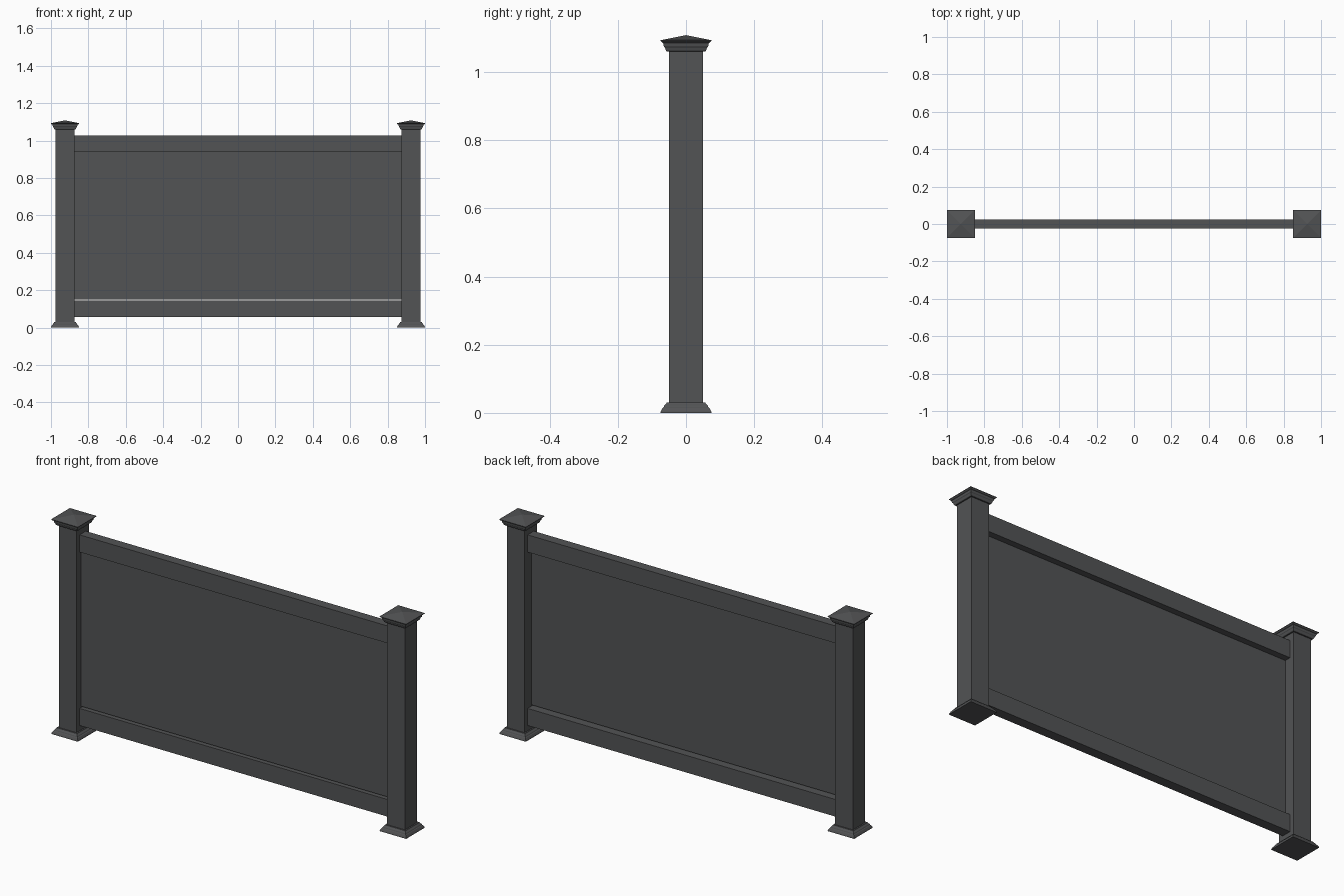
import bpy
import bmesh

if "Cube" in bpy.data.objects:
    bpy.data.objects.remove(bpy.data.objects["Cube"])

dark = bpy.data.materials.new("dark_grey")
dark.diffuse_color = (0.085, 0.087, 0.09, 1)
dark.use_nodes = True
dark.node_tree.nodes["Principled BSDF"].inputs["Base Color"].default_value = dark.diffuse_color


def finish(name, bm):
    bmesh.ops.recalc_face_normals(bm, faces=bm.faces)
    mesh = bpy.data.meshes.new(name)
    bm.to_mesh(mesh)
    bm.free()
    mesh.materials.append(dark)
    obj = bpy.data.objects.new(name, mesh)
    bpy.context.collection.objects.link(obj)
    return obj


def box(name, x0, x1, y0, y1, z0, z1):
    bm = bmesh.new()
    bmesh.ops.create_cube(bm, size=1)
    bmesh.ops.scale(bm, vec=(x1 - x0, y1 - y0, z1 - z0), verts=bm.verts)
    bmesh.ops.translate(bm, vec=((x0 + x1) / 2, (y0 + y1) / 2, (z0 + z1) / 2), verts=bm.verts)
    return finish(name, bm)


def square_loft(name, cx, profile, apex=None):
    """Stack square rings from (half width, z) pairs, closed flat or to a point."""
    bm = bmesh.new()
    rings = [[bm.verts.new((cx + sx * h, sy * h, z))
              for sx, sy in ((-1, -1), (1, -1), (1, 1), (-1, 1))] for h, z in profile]
    bm.faces.new(rings[0])
    for a, b in zip(rings, rings[1:]):
        for i in range(4):
            j = (i + 1) % 4
            bm.faces.new((a[i], a[j], b[j], b[i]))
    if apex is None:
        bm.faces.new(rings[-1])
    else:
        tip = bm.verts.new((cx, 0, apex))
        for i in range(4):
            bm.faces.new((rings[-1][i], rings[-1][(i + 1) % 4], tip))
    return finish(name, bm)


# Stepped profiles of the moulded trim
skirt = [(0.075, 0), (0.074, 0.005), (0.069, 0.014), (0.066, 0.016),
         (0.064, 0.021), (0.059, 0.026), (0.057, 0.030)]
cap = [(0.056, 1.060), (0.059, 1.063), (0.062, 1.072), (0.065, 1.075),
       (0.067, 1.085), (0.071, 1.087), (0.075, 1.091), (0.075, 1.093)]

# Posts with skirts and pyramid caps
for side, sx in (("left", -1), ("right", 1)):
    cx = sx * 0.925
    box(side + "_post", cx - 0.05, cx + 0.05, -0.05, 0.05, 0, 1.065)
    square_loft(side + "_post_skirt", cx, skirt)
    square_loft(side + "_post_cap", cx, cap, apex=1.108)

# Rails
box("top_rail", -0.875, 0.875, -0.025, 0.025, 0.94, 1.028)
box("bottom_rail", -0.875, 0.875, -0.025, 0.025, 0.057, 0.144)

# Thin infill panel, set towards the front with a small gap below
box("infill_panel", -0.875, 0.875, -0.012, -0.007, 0.150, 0.945)
